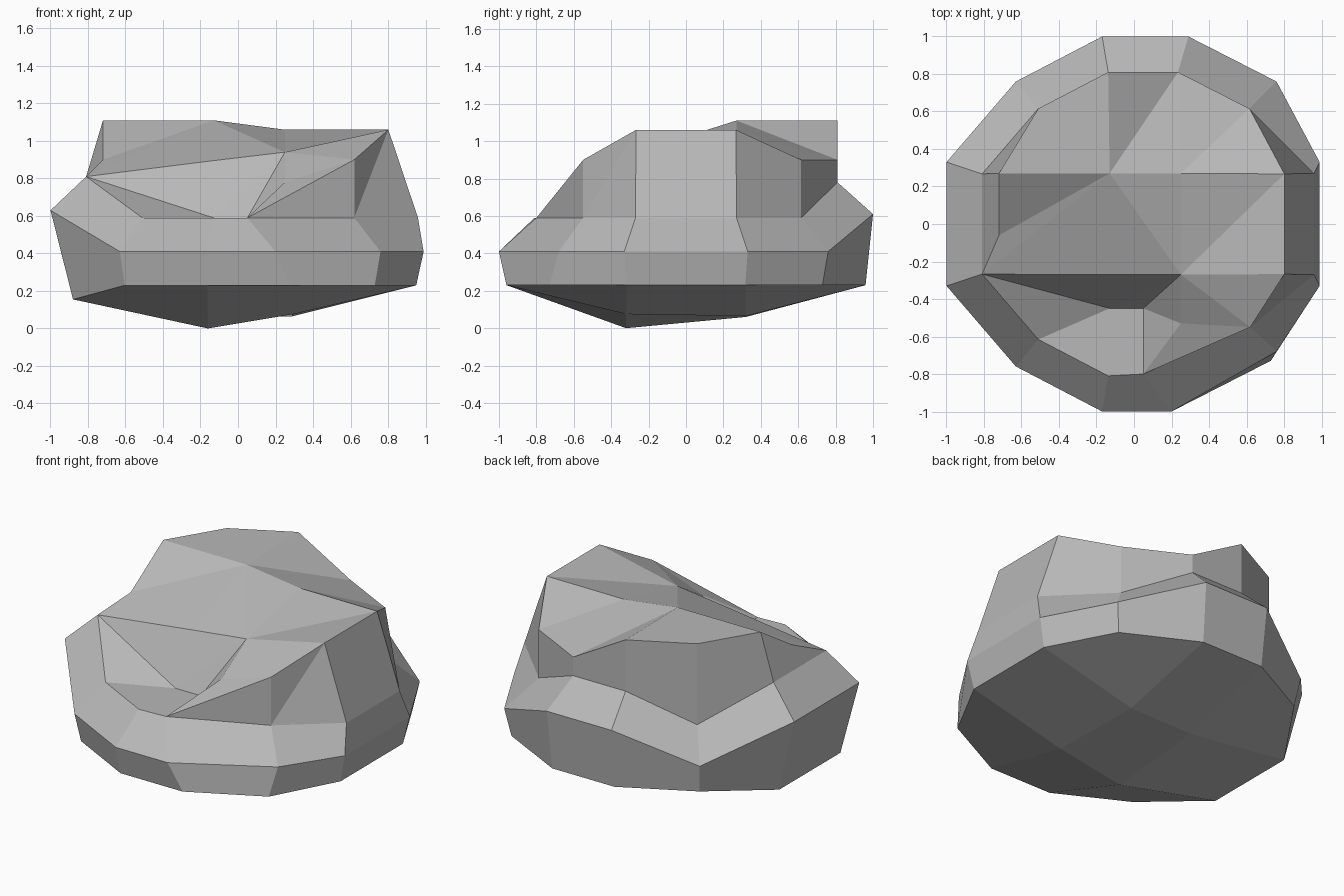
import bpy
import bmesh

if "Cube" in bpy.data.objects:
    bpy.data.objects.remove(bpy.data.objects["Cube"], do_unlink=True)

# Stone colour
stone = bpy.data.materials.new("stone_grey")
stone.use_nodes = True
colour = (0.48, 0.48, 0.48, 1)
stone.diffuse_color = colour
stone.node_tree.nodes["Principled BSDF"].inputs["Base Color"].default_value = colour

# Twelve-sided plan: the back half is mirrored to the front
half = [(0.99, 0.33), (0.76, 0.76), (0.29, 1), (-0.17, 1), (-0.63, 0.76), (-1, 0.33)]
plan = [(0.99, -0.33)] + half + [(x, -y) for x, y in half[:0:-1]]
SIDES = len(plan)

bm = bmesh.new()


def ring(scale, height, moved=None, raised=None):
    """A scaled copy of the plan, with a few points moved or raised."""
    verts = [bm.verts.new((x * scale, y * scale, height)) for x, y in plan]
    for index, z in (raised or {}).items():
        verts[index].co.z = z
    for index, place in (moved or {}).items():
        verts[index].co = place
    return verts


def face(*verts):
    return bm.faces.new(verts)


def band(lower, upper, indices):
    """Quads joining two rings."""
    for i in indices:
        j = (i + 1) % SIDES
        face(lower[i], lower[j], upper[j], upper[i])


# Rings from the foot to the crown
foot = ring(0.96, 0.23, moved={6: (-0.88, 0.31, 0.155), 7: (-0.88, -0.31, 0.155)})
belly = ring(1, 0.41,
             moved={10: (0.2, -1, 0.41), 11: (0.76, -0.68, 0.41)},
             raised={3: 0.61, 4: 0.61, 6: 0.63, 7: 0.63})
shoulder = ring(0.81, 0.59,
                moved={0: (0.96, -0.27, 0.59), 1: (0.96, 0.27, 0.59),
                       10: (0.05, -0.8, 0.59), 11: (0.62, -0.55, 0.59)},
                raised={3: 0.78, 4: 0.78, 6: 0.81, 7: 0.81})
crown = ring(0.81, 1.11,
             moved={6: (-0.72, 0.27, 1.11), 7: (-0.72, -0.06, 0.9),
                    11: (0.62, -0.55, 0.9)},
             raised={0: 1.06, 1: 1.06, 2: 0.9, 3: 0.9})

band(foot, belly, range(SIDES))
band(belly, shoulder, range(SIDES))
band(shoulder, crown, range(7))

# Underside: four low points, joined to the foot ring
low = [bm.verts.new(p) for p in
       [(0.29, -0.32, 0.075), (0.29, 0.32, 0.065), (-0.16, 0.32, 0.06), (-0.16, -0.32, 0)]]
face(*low)
for k in range(4):
    a, b, c, d = [foot[(3 * k + step) % SIDES] for step in range(4)]
    face(a, b, low[(k + 1) % 4], low[k])
    face(b, c, d, low[(k + 1) % 4])

# Inner points of the top and of the hollow in the front
peak = bm.verts.new((-0.13, 0.27, 1.11))
saddle = bm.verts.new((0.25, 0.27, 1.06))
brow = bm.verts.new((0.25, -0.27, 0.94))
rim = bm.verts.new((-0.13, -0.27, 0.895))
lip = bm.verts.new((0.25, -0.53, 0.78))
hollow_left = bm.verts.new((0.05, -0.45, 0.59))
hollow_right = bm.verts.new((-0.13, -0.45, 0.59))
s, c = shoulder, crown

# Top
face(c[4], c[5], c[6], peak)
face(c[3], c[4], peak)
face(c[3], peak, saddle)
face(c[2], c[3], saddle)
face(c[1], c[2], saddle)
face(c[1], saddle, brow)
face(c[0], c[1], brow)
face(saddle, peak, brow)
face(peak, rim, brow)
face(peak, s[7], rim)
face(peak, c[7], s[7])
face(peak, c[6], c[7])

# Left front corner wall
face(s[11], s[0], c[0])
face(s[11], c[0], c[11])
face(s[10], s[11], c[11])
face(lip, s[10], c[11])
face(brow, lip, c[11])
face(brow, c[11], c[0])

# Hollow
face(s[7], s[8], hollow_right)
face(s[8], s[9], hollow_right)
face(s[9], s[10], hollow_left, hollow_right)
face(hollow_left, s[10], lip)
face(hollow_left, lip, brow)
face(s[7], hollow_right, rim)
face(hollow_right, brow, rim)
face(hollow_right, hollow_left, brow)

# The last wall between shoulder and crown shares one shoulder point,
# so drop the crown points that stay unused
bmesh.ops.delete(bm, geom=[v for v in bm.verts if not v.link_faces], context='VERTS')
bmesh.ops.recalc_face_normals(bm, faces=bm.faces)

mesh = bpy.data.meshes.new("boulder")
bm.to_mesh(mesh)
bm.free()
mesh.materials.append(stone)
boulder = bpy.data.objects.new("boulder", mesh)
bpy.context.collection.objects.link(boulder)
